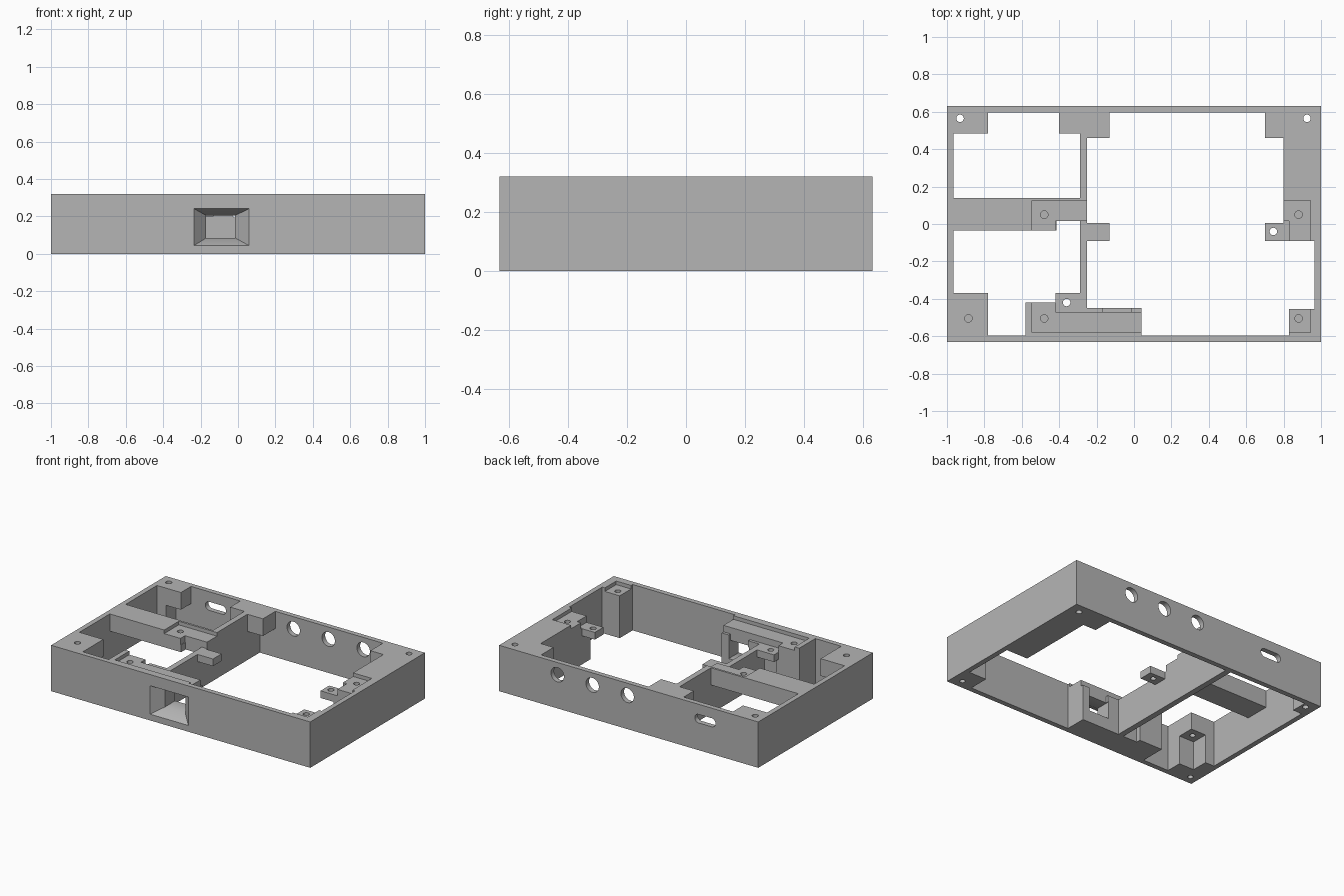
import bpy
import bmesh
from mathutils import Matrix

W, D, H, T = 1.0, 0.632, 0.32, 0.035   # half width, half depth, height, wall
LEDGE, LOW, UNDER = 0.295, 0.25, 0.20  # board ledge, lower ledge, hanging underside

cube = bpy.data.objects.get("Cube")
if cube:
    bpy.data.objects.remove(cube, do_unlink=True)

grey = bpy.data.materials.new("matte_grey")
grey.use_nodes = True
grey.diffuse_color = (0.46, 0.46, 0.46, 1)
grey.node_tree.nodes["Principled BSDF"].inputs["Base Color"].default_value = grey.diffuse_color


def to_object(name, bm):
    bmesh.ops.recalc_face_normals(bm, faces=bm.faces)
    mesh = bpy.data.meshes.new(name)
    bm.to_mesh(mesh)
    bm.free()
    mesh.materials.append(grey)
    obj = bpy.data.objects.new(name, mesh)
    bpy.context.collection.objects.link(obj)
    return obj


def box(x0, x1, y0, y1, z0=0.0, z1=H):
    bm = bmesh.new()
    bmesh.ops.create_cube(bm, size=1)
    for v in bm.verts:
        v.co = (x1 if v.co.x > 0 else x0, y1 if v.co.y > 0 else y0, z1 if v.co.z > 0 else z0)
    return to_object("helper", bm)


def cylinder(x, y, z, radius, depth, along_y=False):
    bm = bmesh.new()
    bmesh.ops.create_cone(bm, cap_ends=True, segments=32, radius1=radius, radius2=radius, depth=depth)
    if along_y:
        bmesh.ops.rotate(bm, verts=bm.verts, matrix=Matrix.Rotation(1.5708, 3, "X"))
    bmesh.ops.translate(bm, verts=bm.verts, vec=(x, y, z))
    return to_object("helper", bm)


def funnel(outer, inner, y0, y1):
    # Rectangles are (x0, x1, z0, z1); outer at y0, inner at y1
    bm = bmesh.new()
    rings = []
    for (x0, x1, z0, z1), y in ((outer, y0), (inner, y1)):
        rings.append([bm.verts.new((x, y, z)) for x, z in ((x0, z0), (x1, z0), (x1, z1), (x0, z1))])
    for ring in rings:
        bm.faces.new(ring)
    for i in range(4):
        j = (i + 1) % 4
        bm.faces.new((rings[0][i], rings[0][j], rings[1][j], rings[1][i]))
    return to_object("helper", bm)


frame = box(-W, W, -D, D)
frame.name = "enclosure_frame"


def combine(tool, operation):
    mod = frame.modifiers.new("combine", "BOOLEAN")
    mod.operation, mod.solver, mod.object = operation, "EXACT", tool
    deps = bpy.context.evaluated_depsgraph_get()
    mesh = bpy.data.meshes.new_from_object(frame.evaluated_get(deps))
    frame.modifiers.clear()
    frame.data = mesh
    bpy.data.objects.remove(tool, do_unlink=True)


def add(*args):
    combine(box(*args), "UNION")


def cut(tool):
    combine(tool, "DIFFERENCE")


# Open centre of the frame
cut(box(-W + T, W - T, -D + T, D - T, -1, 1))

# Blocks reach slightly into the outer walls
X, Y = W - 0.01, D - 0.01
add(-X, -0.78, 0.485, Y)               # back corner by the slot
add(-X, -0.78, -Y, -0.37)              # front corner
add(0.80, X, -0.09, Y)                 # long side block
add(0.70, 0.85, 0.46, Y)               # back step of the side block
add(0.83, X, -Y, -0.455)               # front post
add(-0.58, 0.04, -Y, -0.45)            # port block
add(-0.58, -0.40, -0.50, -0.42)        # port block step
add(-0.40, -0.13, 0.46, Y, UNDER)      # hanging back tab
cut(box(-0.41, -0.29, 0.45, 0.485, -1, 1))
add(-0.29, -0.25, -0.46, Y)            # thin divider
add(-X, -0.415, -0.035, 0.14, UNDER)   # cross band
add(-0.42, -0.25, 0.015, 0.14, UNDER)
add(-0.27, -0.13, -0.09, 0.005, UNDER)  # divider tab
add(-0.42, -0.25, -0.47, -0.37, UNDER)  # front board pad
add(0.70, 0.82, -0.09, 0.005, UNDER)   # side board pad

# Board ledges
cut(box(-0.545, 0.945, -0.58, 0.125, LEDGE, 1))
cut(box(-0.42, 0.83, -0.47, 0.015, LOW, 1))

# Undercut notches in the corner blocks
for y0, y1 in ((-0.486, -0.36), (0.475, 0.597)):
    cut(box(-0.896, -0.77, y0, y1, -1, UNDER))

# Flared port opening and its tunnel
cut(funnel((-0.245, 0.07, 0.038, 0.247), (-0.17, -0.015, 0.085, 0.205), -D - 0.01, -0.56))
cut(box(-0.17, -0.015, -0.57, -0.40, 0.085, 0.205))
cut(box(-0.165, -0.015, -0.47, -0.44, 0.085, 1))

# Round holes and slot in the back wall
for x in (0.55, 0.28, 0.01):
    cut(cylinder(x, D, 0.235, 0.05, 0.2, True))
for x in (-0.64, -0.54):
    cut(cylinder(x, D, 0.22, 0.03, 0.2, True))
cut(box(-0.64, -0.54, D - 0.1, D + 0.1, 0.19, 0.25))

# Through screw holes
for x, y in ((-0.93, 0.565), (0.925, 0.565), (0.745, -0.04), (-0.36, -0.42)):
    cut(cylinder(x, y, 0.2, 0.02, 1))

# Blind screw holes from above
for x, y, top in ((-0.48, 0.05, LEDGE), (0.88, 0.05, LEDGE), (-0.48, -0.505, LEDGE),
                  (0.88, -0.505, LEDGE), (-0.885, -0.505, H)):
    cut(cylinder(x, y, top, 0.02, 0.14))

# Blind screw holes from below
for x, y, base in ((-0.94, -0.57, 0), (0.927, -0.57, 0), (-0.838, -0.428, UNDER),
                   (-0.838, 0.54, UNDER), (-0.19, -0.04, UNDER), (-0.19, 0.52, UNDER)):
    cut(cylinder(x, y, base, 0.018, 0.08))

# Flat frame faces, smooth hole walls
bpy.ops.object.select_all(action="DESELECT")
frame.select_set(True)
bpy.context.view_layer.objects.active = frame
bpy.ops.object.shade_smooth_by_angle()
